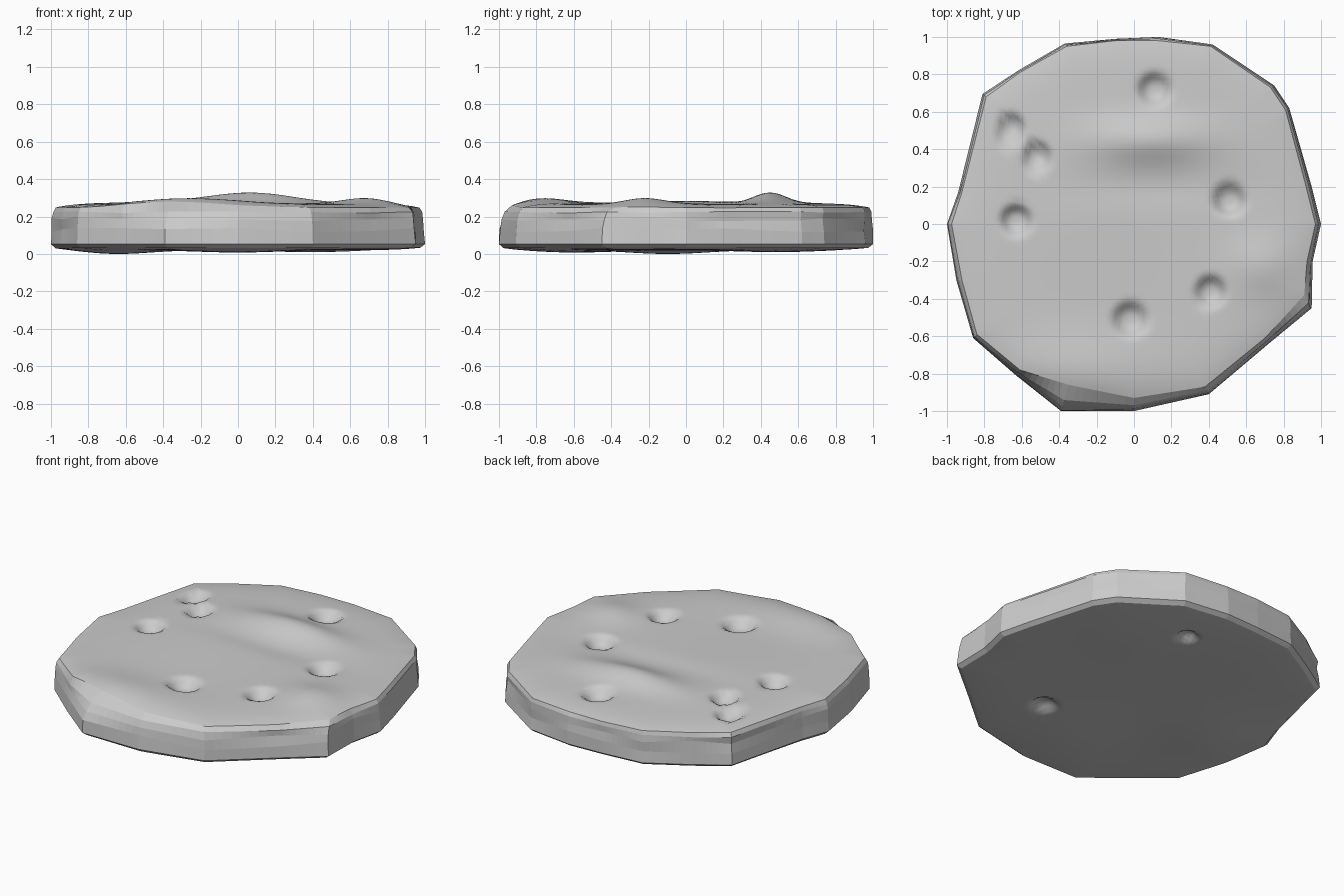
import bpy, bmesh, math, random
from mathutils import Vector

if "Cube" in bpy.data.objects:
    bpy.data.objects.remove(bpy.data.objects["Cube"])

random.seed(4)
SUB, RINGS = 8, 44

# Outline corners: widest edge, and the slightly smaller edge of the top face
outer = [(1, 0), (.95, .2), (.83, .62), (.75, .74), (.42, .96), (.13, 1), (-.1, .99),
         (-.37, .965), (-.62, .82), (-.81, .695), (-.94, .17), (-1, 0), (-.95, -.3),
         (-.86, -.61), (-.63, -.81), (-.39, -1), (0, -1), (.4, -.91), (.72, -.64),
         (.95, -.45), (.955, -.2)]
upper = [(.97, 0), (.92, .2), (.81, .61), (.73, .73), (.41, .95), (.13, .98), (-.1, .98),
         (-.36, .95), (-.61, .81), (-.79, .68), (-.92, .17), (-.975, 0), (-.92, -.3),
         (-.84, -.59), (-.61, -.78), (-.35, -.86), (0, -.93), (.38, -.87), (.70, -.61),
         (.91, -.38), (.925, -.2)]

# Dents pressed into the faces (x, y, radius)
top_dents = [(.11, .72, .085), (-.66, .51, .075), (-.52, .36, .075), (-.63, .02, .08),
             (.51, .13, .085), (.41, -.36, .08), (-.02, -.51, .09)]
low_dents = [(.18, .69, .06), (.31, -.44, .075)]
# Gentle swells (x, y, spread x, spread y, height)
top_swells = [(.08, .45, .32, .12, .055), (-.3, -.8, .4, .2, .035), (.68, -.22, .17, .15, .03),
              (-.3, .1, .4, .5, .015), (.1, .2, .5, .1, -.01)]
low_swells = [(-.65, -.1, .25, .3, -.02), (0, -.6, .3, .3, -.012), (.4, .5, .3, .3, -.01)]


def swell(x, y, items):
    return sum(h * math.exp(-((x - a) / sx) ** 2 - ((y - b) / sy) ** 2)
               for a, b, sx, sy, h in items)


def dent(x, y, items, depth):
    total = 0
    for a, b, r in items:
        q = math.hypot(x - a, y - b) / r
        total += depth * math.exp(-q ** 4 * 1.5)
    return total


def top_z(x, y, t):
    return .272 + swell(x, y, top_swells) - dent(x, y, top_dents, .055) - .022 * t ** 10


def low_z(x, y, t):
    return .022 + swell(x, y, low_swells) + dent(x, y, low_dents, .04) + .014 * t ** 8


def subdivide(points):
    pts = [Vector(p) for p in points]
    return [p.lerp(pts[(i + 1) % len(pts)], k / SUB)
            for i, p in enumerate(pts) for k in range(SUB)]


bm = bmesh.new()
out, up = subdivide(outer), subdivide(upper)
n = len(out)


def bridge(a, b, smooth):
    for i in range(n):
        j = (i + 1) % n
        bm.faces.new((a[i], a[j], b[j], b[i])).smooth = smooth


def cap(outline, height, facing_up):
    """Rings of a disc face, from rim to centre; returns the rim."""
    rings = []
    for k in range(RINGS):
        t = 1 - k / RINGS
        rings.append([bm.verts.new((p.x * t, p.y * t, height(p.x * t, p.y * t, t)))
                      for p in outline])
    for a, b in zip(rings, rings[1:]):
        bridge(a, b, True)
    mid = bm.verts.new((0, 0, height(0, 0, 0)))
    last = rings[-1]
    for i in range(n):
        bm.faces.new((last[i], last[(i + 1) % n], mid)).smooth = True
    return rings[0]


# Top and underside
top_rim = cap(up, top_z, True)
low_rim = cap([p * .975 for p in out], low_z, False)

# Chipped side wall: flat facets with uneven levels
loops = [low_rim]
for z, mix, wob in ((.055, 0, 0), (.13, .0, .012), (.19, .15, .014), (.225, .4, .004)):
    shift = [random.uniform(0, wob) for _ in outer]
    lift = [random.uniform(-1, 1) * min(wob, .012) for _ in outer]
    ring = []
    for i in range(n):
        c, f = divmod(i, SUB)
        d = (c + 1) % len(outer)
        f /= SUB
        s = 1 - (shift[c] * (1 - f) + shift[d] * f)
        p = out[i].lerp(up[i], mix) * s
        ring.append(bm.verts.new((p.x, p.y, z + lift[c] * (1 - f) + lift[d] * f)))
    loops.append(ring)
loops.append(top_rim)
for a, b in zip(loops, loops[1:]):
    bridge(a, b, False)

bmesh.ops.recalc_face_normals(bm, faces=bm.faces)
floor = min(v.co.z for v in bm.verts)
for v in bm.verts:
    v.co.z -= floor
mesh = bpy.data.meshes.new("stone_disc")
bm.to_mesh(mesh)
bm.free()
disc = bpy.data.objects.new("stone_disc", mesh)
bpy.context.collection.objects.link(disc)
